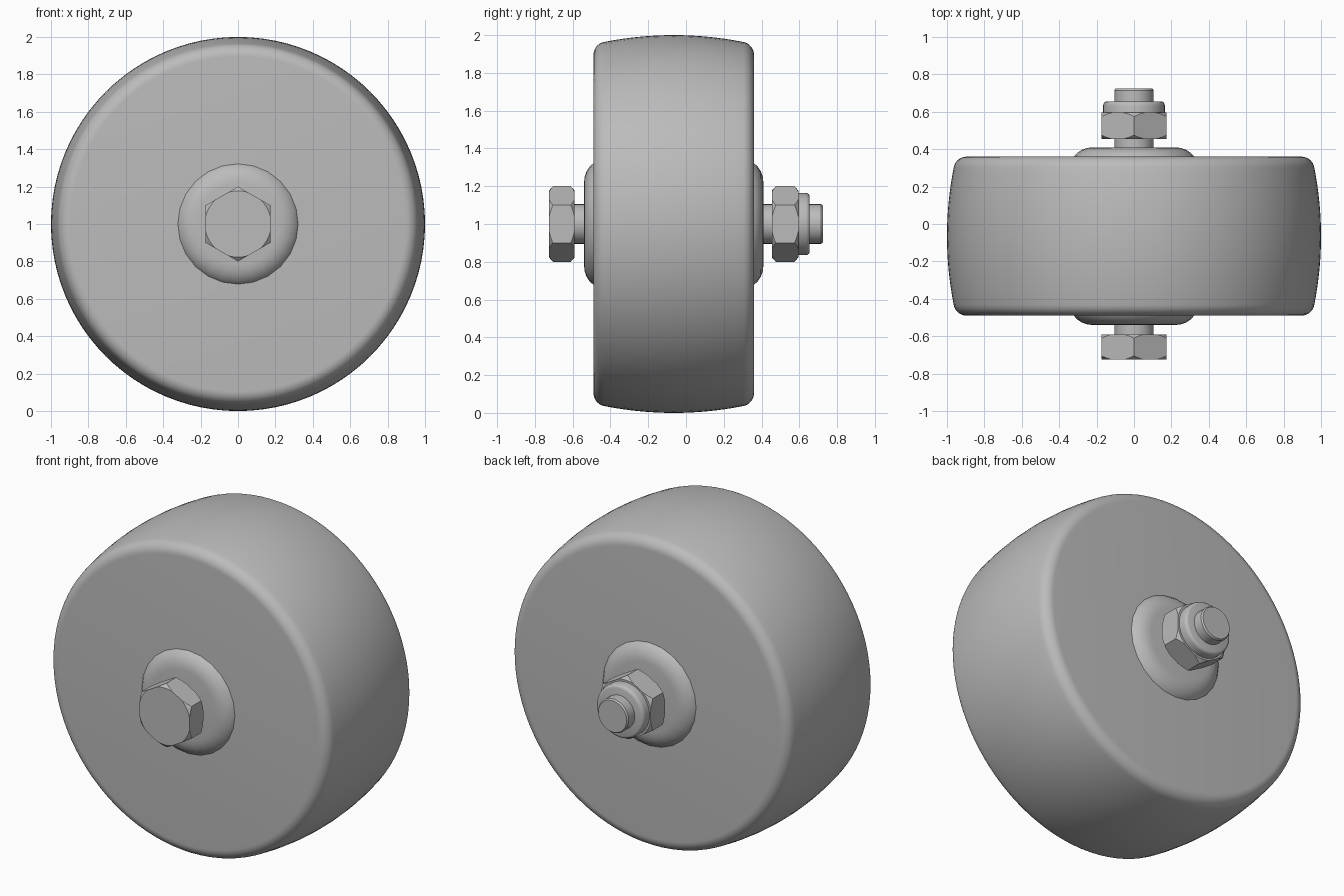
import bpy, math
from math import sin, cos, pi, radians

if "Cube" in bpy.data.objects:
    bpy.data.objects.remove(bpy.data.objects["Cube"])

grey = bpy.data.materials.new("grey")
grey.diffuse_color = (0.5, 0.5, 0.5, 1)
grey.use_nodes = True
grey.node_tree.nodes["Principled BSDF"].inputs["Base Color"].default_value = grey.diffuse_color


def make(name, verts, faces):
    mesh = bpy.data.meshes.new(name)
    mesh.from_pydata(verts, [], faces)
    mesh.materials.append(grey)
    ob = bpy.data.objects.new(name, mesh)
    bpy.context.collection.objects.link(ob)
    return ob


def smooth(ob, angle=30):
    bpy.ops.object.select_all(action='DESELECT')
    ob.select_set(True)
    bpy.context.view_layer.objects.active = ob
    bpy.ops.object.shade_smooth_by_angle(angle=radians(angle))


def lathe(name, profile, n, angle=30, start=0.0):
    """Closed solid turned about the axle; profile holds (y, radius), y rising."""
    verts, faces = [], []
    for y, r in profile:
        for i in range(n):
            a = start + 2 * pi * i / n
            verts.append((r * sin(a), y, 1 + r * cos(a)))
    for j in range(len(profile) - 1):
        for i in range(n):
            k = (i + 1) % n
            faces.append((j * n + i, (j + 1) * n + i, (j + 1) * n + k, j * n + k))
    last = (len(profile) - 1) * n
    faces.append(tuple(range(n)))
    faces.append(tuple(reversed(range(last, last + n))))
    ob = lathe_ob = make(name, verts, faces)
    if angle:
        smooth(lathe_ob, angle)
    return ob


def hexagon(name, y0, y1, c=0.022):
    """Hexagonal block with its corners trimmed by a chamfered round."""
    ob = lathe(name, [(y0, 0.2), (y1, 0.2)], 6, angle=0)
    trim = lathe(name + "_cutter", [(y0 - 0.001, 0.176), (y0 + c, 0.202),
                                    (y1 - c, 0.202), (y1 + 0.001, 0.176)], 48, angle=0)
    trim.hide_render = True
    mod = ob.modifiers.new("corner_trim", 'BOOLEAN')
    mod.operation, mod.object, mod.solver = 'INTERSECT', trim, 'EXACT'
    bpy.context.view_layer.objects.active = ob
    bpy.ops.object.modifier_apply(modifier=mod.name)
    bpy.data.objects.remove(trim)
    smooth(ob, 15)


# Wheel: crowned tread between two rounded shoulders
mid, half, fillet = -0.065, 0.425, 0.07
side = []
for i in range(9):                                  # shoulder
    a = radians(80) * i / 8
    side.append((-half + fillet * (1 - cos(a)), 0.895 + fillet * sin(a)))
edge_y, edge_r = side[-1]
for i in range(1, 9):                               # crown
    y = edge_y * (1 - i / 8)
    side.append((y, 1 - (1 - edge_r) * (y / edge_y) ** 2))
profile = side + [(-y, r) for y, r in reversed(side[:-1])]
lathe("wheel", [(mid + y, r) for y, r in profile], 96, angle=40)

# Domed hub showing on both faces of the wheel
dome = [(0.22 + 0.12 * cos(a), 0.37 + 0.105 * sin(a))
        for a in (radians(d) for d in range(0, 91, 15))]
hub = [(mid - y, r) for r, y in reversed(dome)] + [(mid + y, r) for r, y in dome]
lathe("hub", hub, 24, angle=40)

# Bolt: shaft, head and locking nut with a rounded collar
lathe("bolt_shaft", [(-0.62, 0.105), (0.715, 0.105), (0.725, 0.098)], 32)
hexagon("bolt_head", -0.725, -0.59)
hexagon("nut", 0.455, 0.595)
lathe("nut_collar", [(0.58, 0.165), (0.635, 0.165), (0.645, 0.162),
                     (0.652, 0.156), (0.655, 0.147)], 32, angle=40)
